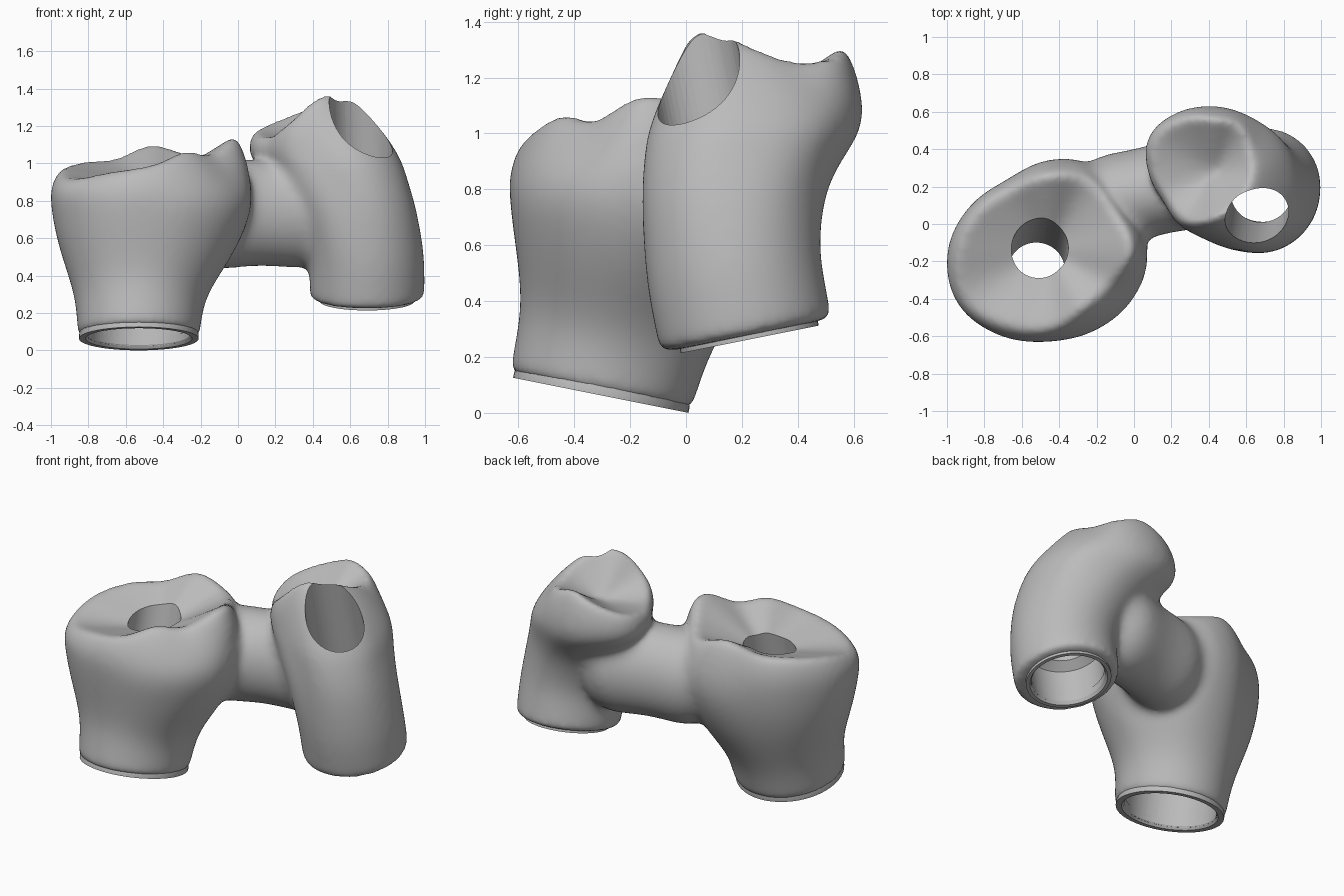
import bpy, bmesh, math
from mathutils import Matrix, Vector

cube = bpy.data.objects.get("Cube")
if cube:
    bpy.data.objects.remove(cube)

grey = bpy.data.materials.new("matte_grey")
grey.use_nodes = True
COLOUR = (0.5, 0.5, 0.5, 1)
grey.diffuse_color = COLOUR
grey.node_tree.nodes["Principled BSDF"].inputs["Base Color"].default_value = COLOUR


def new_object(name, bm):
    bmesh.ops.recalc_face_normals(bm, faces=bm.faces[:])
    mesh = bpy.data.meshes.new(name)
    bm.to_mesh(mesh)
    bm.free()
    mesh.materials.append(grey)
    ob = bpy.data.objects.new(name, mesh)
    bpy.context.collection.objects.link(ob)
    return ob


def activate(ob):
    bpy.ops.object.select_all(action='DESELECT')
    ob.select_set(True)
    bpy.context.view_layer.objects.active = ob


def modify(ob, kind, **settings):
    activate(ob)
    mod = ob.modifiers.new(kind, kind)
    for key, value in settings.items():
        setattr(mod, key, value)
    bpy.ops.object.modifier_apply(modifier=mod.name)


def skin(bm, rings, close=False):
    """Bridge rings of points with quads; cap the ends unless closed."""
    rows = [[bm.verts.new(p) for p in ring] for ring in rings]
    pairs = list(zip(rows, rows[1:])) + ([(rows[-1], rows[0])] if close else [])
    for a, b in pairs:
        for i in range(len(a)):
            j = (i + 1) % len(a)
            bm.faces.new((a[i], a[j], b[j], b[i]))
    if not close:
        for row in (rows[0], rows[-1]):
            bm.faces.new(row)


def around(values, a):
    """Smooth periodic lookup of values spaced evenly around a turn."""
    n = len(values)
    f = a / math.tau * n
    i, t = int(f), f - int(f)
    p, q, r, s = (values[(i + k) % n] for k in (-1, 0, 1, 2))
    return q + t / 2 * (r - p + t * (2 * p - 5 * q + 4 * r - s + t * (3 * (q - r) + s - p)))


SIDES = 48
ANGLES = [math.tau * i / SIDES for i in range(SIDES)]


def tooth(name, foot, radius, slope, centre, outline, rim, heights, levels, pit):
    """Loft from a tilted round foot to a lobed crown, over the rim, down to the pit."""
    rings = []

    def ring(fn):
        rings.append([fn(a) for a in ANGLES])

    def wall(z, w, scale=1.0):
        def point(a):
            c, s = math.cos(a) * radius * scale, math.sin(a) * radius * scale
            low = Vector((foot[0] + c, foot[1] + s - slope * (z - foot[2]),
                          z + slope * s * (1 - w)))
            r = around(outline, a)
            return low.lerp(Vector((centre[0] + r * math.cos(a),
                                    centre[1] + r * math.sin(a), z)), w)
        return point

    def crown(t):
        def point(a):
            r = around(rim, a) * t
            z = pit + (around(heights, a) - pit) * t ** 1.1
            return Vector((centre[0] + r * math.cos(a), centre[1] + r * math.sin(a), z))
        return point

    def shoulder(a):
        outward = Vector((math.cos(a), math.sin(a), 0))
        return wall(*levels[-1])(a).lerp(crown(1)(a), 0.5) + outward * 0.02

    z0 = foot[2]
    ring(wall(z0, 0, 0.6))
    ring(wall(z0, 0, 0.97))
    ring(wall(z0 + 0.025, 0))
    for z, w in levels:
        ring(wall(z, w))
    ring(shoulder)
    for t in (1, 0.88, 0.65, 0.35, 0.1):
        ring(crown(t))
    bm = bmesh.new()
    skin(bm, rings)
    ob = new_object(name, bm)
    modify(ob, 'SUBSURF', levels=2)
    return ob


def lathe(name, profile, foot, slope, lean, close):
    """Turn a radius/height profile about the tilted axis of a foot."""
    bm = bmesh.new()
    skin(bm, [[(r * math.cos(a), r * math.sin(a), z) for a in ANGLES] for r, z in profile], close)
    bm.transform(Matrix.Translation(foot) @ Matrix.Rotation(math.atan(slope), 4, 'X')
                 @ Matrix.Rotation(lean, 4, 'Y'))
    return new_object(name, bm)


# Two crowns
molar = tooth(
    "molar_crown", (-0.53, -0.305, 0.075), 0.328, -0.2, (-0.46, -0.14),
    [.55, .49, .53, .49, .44, .48, .54, .565, .53, .495, .51, .54],
    [.46, .42, .44, .41, .39, .44, .49, .52, .47, .43, .37, .38],
    [1.16, 1.09, 1.06, 1.12, 1.04, 1.02, .98, .92, .96, 1.0, 1.08, 1.06],
    [(.25, .06), (.37, .28), (.5, .58), (.65, .85), (.8, 1)], 0.89)
premolar = tooth(
    "bridge_body", (0.69, 0.215, 0.275), 0.308, 0.2, (0.42, 0.27),
    [.44, .41, .37, .37, .38, .39, .34, .30, .33, .36, .46, .49],
    [.22, .24, .30, .30, .34, .37, .32, .28, .30, .25, .22, .21],
    [1.31, 1.27, 1.28, 1.32, 1.26, 1.19, 1.15, 1.15, 1.23, 1.37, 1.38, 1.36],
    [(.42, 0), (.55, .04), (.78, .35), (.93, .75), (1.03, 1)], 1.13)

# Connecting bar, flared where it meets the crowns and tapered inside them
start, end = Vector((-0.3, 0.08, 0.72)), Vector((0.52, 0.28, 0.75))
side = Vector((end.y - start.y, start.x - end.x, 0)).normalized()
bm = bmesh.new()
rings = []
for t, size in ((0, .5), (.08, .85), (.2, 1.05), (.35, 1), (.5, .98), (.65, 1.02),
                (.8, 1.08), (.92, .85), (1, .5)):
    mid = start.lerp(end, t)
    rings.append([mid + side * (0.245 * size * math.cos(a))
                  + Vector((0, 0, 0.29 * math.sin(a) * (size if math.sin(a) < 0 else min(size, 1))))
                  for a in ANGLES])
skin(bm, rings)
bar = new_object("connecting_bar", bm)
modify(bar, 'SUBSURF', levels=1)

# Fuse the crowns and bar into one soft body
activate(premolar)
molar.select_set(True)
bar.select_set(True)
bpy.ops.object.join()
body = premolar
modify(body, 'REMESH', mode='VOXEL', voxel_size=0.017)
modify(body, 'SMOOTH', factor=0.5, iterations=10)

# Extra blending where the bar runs into the crowns
joint = body.vertex_groups.new(name="joint")
for v in body.data.vertices:
    reach = (v.co - start.lerp(end, 0.5)).length
    weight = min(1, max(0, (0.5 - reach) / 0.12)) * min(1, max(0, (1.02 - v.co.z) / 0.08))
    if weight > 0:
        joint.add([v.index], weight, 'REPLACE')
modify(body, 'SMOOTH', factor=0.5, iterations=60, vertex_group="joint")

# Sockets, screw channels and seating lips
for label, foot, slope, lean, lip, bore, channel in (
        ("molar", (-0.53, -0.305, 0.063), -0.2, 0.03, 0.32, 0.275, 0.152),
        ("premolar", (0.69, 0.228, 0.263), 0.2, -0.035, 0.252, 0.22, 0.165)):
    cutter = lathe(label + "_cutter", [(bore, -0.2), (bore, 0.25), (channel, 0.29), (channel, 1.6)],
                   foot, slope, lean, False)
    cutter.hide_render = True
    modify(body, 'BOOLEAN', object=cutter, operation='DIFFERENCE', solver='EXACT')
    bpy.data.objects.remove(cutter)
    ring = lathe(label + "_seating_lip",
                 [(lip - 0.01, 0.06), (lip, 0.02), (lip, 0), (bore + 0.01, 0),
                  (bore - 0.003, 0.02), (bore - 0.003, 0.06)],
                 foot, slope, 0, True)
    activate(ring)
    bpy.ops.object.shade_smooth_by_angle(angle=math.radians(30))

activate(body)
bpy.ops.object.shade_smooth_by_angle(angle=math.radians(40))
